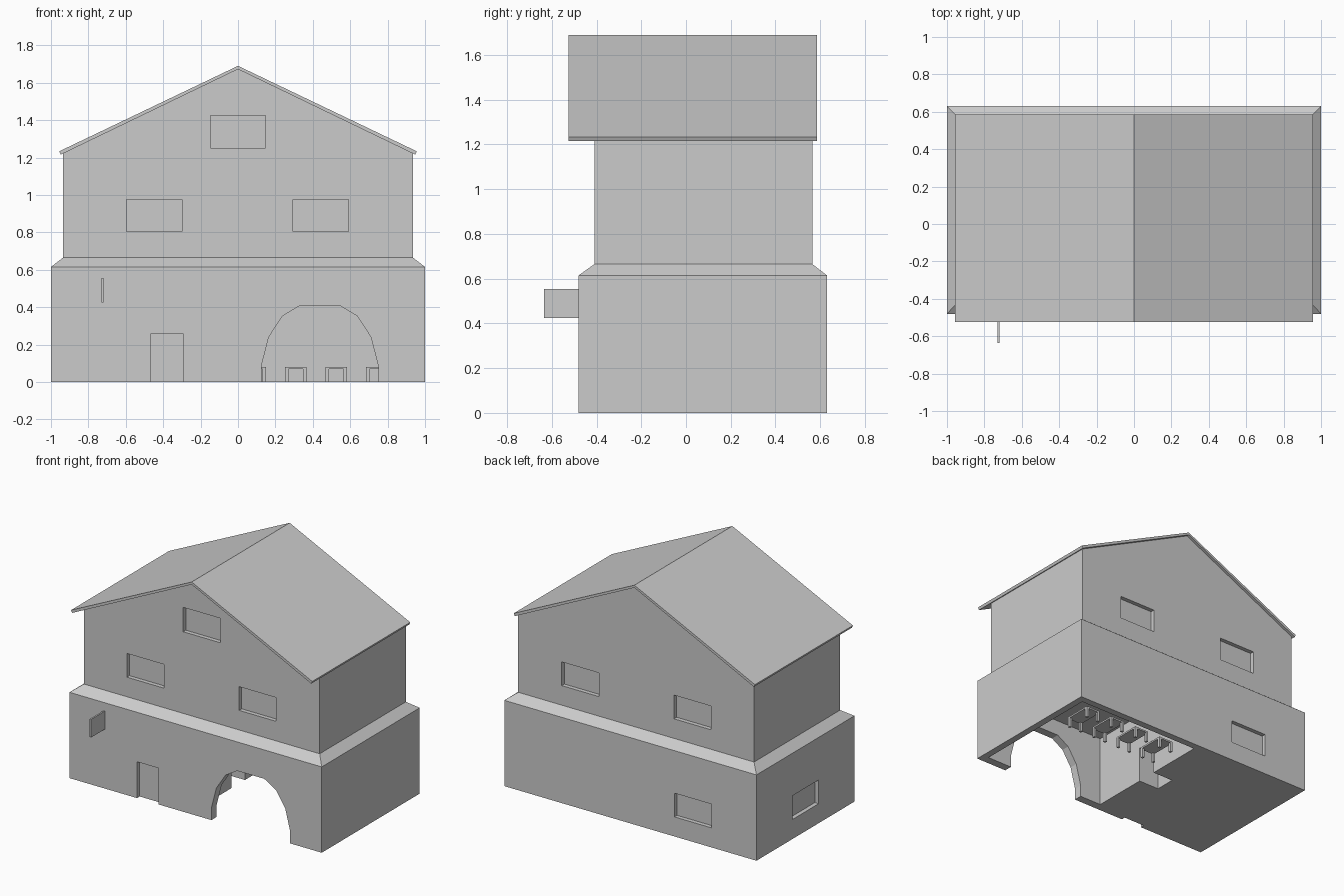
import bpy
import bmesh

cube = bpy.data.objects.get("Cube")
if cube:
    bpy.data.objects.remove(cube, do_unlink=True)

GREY = (0.6, 0.6, 0.6, 1.0)
plaster = bpy.data.materials.new("plain grey")
plaster.use_nodes = True
plaster.diffuse_color = GREY
plaster.node_tree.nodes["Principled BSDF"].inputs["Base Color"].default_value = GREY


def loft(name, rings):
    """Closed solid through a stack of rings with equal point counts."""
    bm = bmesh.new()
    loops = [[bm.verts.new(p) for p in ring] for ring in rings]
    for a, b in zip(loops, loops[1:]):
        for i in range(len(a)):
            j = (i + 1) % len(a)
            bm.faces.new((a[i], a[j], b[j], b[i]))
    bm.faces.new(loops[0][::-1])
    bm.faces.new(loops[-1])
    bmesh.ops.recalc_face_normals(bm, faces=bm.faces)
    mesh = bpy.data.meshes.new(name)
    bm.to_mesh(mesh)
    bm.free()
    obj = bpy.data.objects.new(name, mesh)
    bpy.context.collection.objects.link(obj)
    mesh.materials.append(plaster)
    return obj


def rect(x, y, z):
    return [(x[0], y[0], z), (x[1], y[0], z), (x[1], y[1], z), (x[0], y[1], z)]


def box(name, x, y, z):
    return loft(name, [rect(x, y, z[0]), rect(x, y, z[1])])


def prism(name, outline, y):
    """Extrude an (x, z) outline along y."""
    return loft(name, [[(px, d, pz) for px, pz in outline] for d in y])


def cut(target, cutter):
    cutter.hide_render = True
    mod = target.modifiers.new("cut", "BOOLEAN")
    mod.operation = "DIFFERENCE"
    mod.solver = "EXACT"
    mod.object = cutter
    bpy.context.view_layer.objects.active = target
    bpy.ops.object.modifier_apply(modifier=mod.name)
    bpy.data.objects.remove(cutter, do_unlink=True)


FRONT, BACK = -0.48, 0.63
UP_FRONT, UP_BACK = -0.41, 0.565
INSET = 0.03
SILL, HEAD = 0.805, 0.975

# Ground storey with sloped ledge
base = loft("ground_storey", [
    rect((-1, 1), (FRONT, BACK), 0),
    rect((-1, 1), (FRONT, BACK), 0.615),
    rect((-0.935, 0.935), (UP_FRONT, UP_BACK), 0.665)])

# Hollow room, side alcove and arched gateway
cut(base, box("room_cutter", (-0.05, 0.95), (-0.42, 0.58), (-0.1, 0.52)))
cut(base, box("alcove_cutter", (-0.215, 0.1), (0.0, 0.15), (-0.1, 0.26)))
half = [(0.3125, -0.1), (0.3125, 0.085), (0.273, 0.24), (0.2, 0.352), (0.107, 0.408)]
mid = 0.4375
arch = [(mid + x, z) for x, z in half] + [(mid - x, z) for x, z in reversed(half)]
cut(base, prism("arch_cutter", arch, (-0.6, -0.35)))

# Recessed door and ground storey windows
cut(base, box("door_cutter", (-0.465, -0.295), (-0.6, FRONT + INSET), (-0.1, 0.26)))
cut(base, box("back_cutter", (-0.645, -0.35), (BACK - INSET, 0.8), (0.14, 0.31)))
cut(base, box("side_cutter", (-1.2, -1 + INSET), (-0.073, 0.222), (0.14, 0.31)))

# Upper storey with gables
gable = [(-0.935, 0.665), (0.935, 0.665), (0.935, 1.222), (0, 1.672), (-0.935, 1.222)]
upper = prism("upper_storey", gable, (UP_FRONT, UP_BACK))
for x in (-0.595, 0.295):
    cut(upper, box("window_cutter", (x, x + 0.295), (-0.6, UP_FRONT + INSET), (SILL, HEAD)))
    cut(upper, box("window_cutter", (x, x + 0.295), (UP_BACK - INSET, 0.8), (SILL, HEAD)))
cut(upper, box("attic_cutter", (-0.148, 0.147), (-0.6, UP_FRONT + INSET), (1.25, 1.425)))

# Roof slab
roof = [(-0.948, 1.215), (0, 1.672), (0.948, 1.215),
        (0.956, 1.233), (0, 1.69), (-0.956, 1.233)]
prism("roof", roof, (-0.525, 0.585))

# Hanging sign board
box("sign_board", (-0.731, -0.72), (-0.635, FRONT + 0.005), (0.425, 0.555))

# Row of tables in the room
T_FRONT, T_BACK, LEG = 0.25, 0.45, 0.018
for n in range(4):
    x0 = 0.035 + n * 0.2165
    x1 = x0 + 0.115
    box(f"table_top_{n + 1}", (x0, x1), (T_FRONT, T_BACK), (0.068, 0.08))
    for lx in (x0, x1 - LEG):
        for ly in (T_FRONT, T_BACK - LEG):
            box(f"table_leg_{n + 1}", (lx, lx + LEG), (ly, ly + LEG), (0, 0.068))
